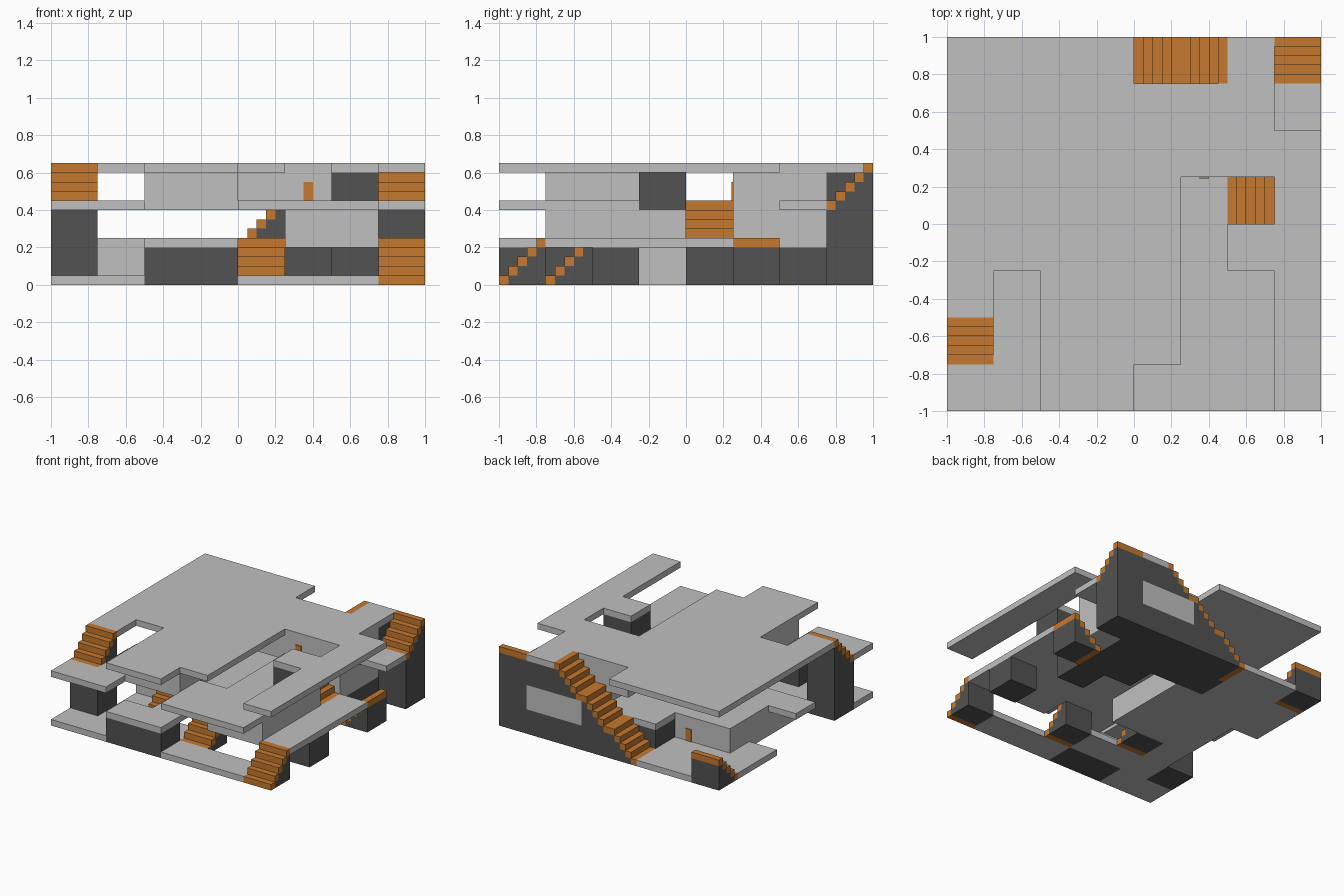
import bpy, bmesh
from mathutils import Vector

cube = bpy.data.objects.get("Cube")
if cube:
    bpy.data.objects.remove(cube, do_unlink=True)

CELL, STOREY, SLAB = 0.25, 0.2, 0.05


def material(name, rgb):
    m = bpy.data.materials.new(name)
    m.use_nodes = True
    m.diffuse_color = (*rgb, 1)
    m.node_tree.nodes["Principled BSDF"].inputs["Base Color"].default_value = (*rgb, 1)
    return m


LIGHT = material("light_grey", (0.53, 0.53, 0.53))
DARK = material("dark_grey", (0.085, 0.085, 0.085))
ORANGE = material("orange", (0.56, 0.19, 0.028))


def add_object(name, bm, mats):
    bmesh.ops.recalc_face_normals(bm, faces=bm.faces)
    mesh = bpy.data.meshes.new(name)
    bm.to_mesh(mesh)
    bm.free()
    for m in mats:
        mesh.materials.append(m)
    ob = bpy.data.objects.new(name, mesh)
    bpy.context.collection.objects.link(ob)


def add_box(bm, lo, hi, mat=0):
    lo, hi = Vector(lo), Vector(hi)
    verts = bmesh.ops.create_cube(bm, size=1)["verts"]
    for v in verts:
        v.co = [(lo[k] + hi[k]) / 2 + v.co[k] * (hi[k] - lo[k]) for k in range(3)]
    for f in {f for v in verts for f in v.link_faces}:
        f.material_index = mat


def pos(i):
    return -1 + CELL * i


# Block filling a range of grid cells on one storey
def block(name, level, i0, i1, j0, j1, mat):
    bm = bmesh.new()
    add_box(bm, (pos(i0), pos(j0), level * STOREY),
            (pos(i1 + 1), pos(j1 + 1), (level + 1) * STOREY))
    add_object(name, bm, [mat])


# Floor plate cut from a cell plan, back row first
def floor(name, level, plan):
    bm = bmesh.new()
    z = level * STOREY
    for row, line in enumerate(plan.split()):
        j = 7 - row
        for i, c in enumerate(line):
            if c == "#":
                corners = ((i, j), (i + 1, j), (i + 1, j + 1), (i, j + 1))
                bm.faces.new([bm.verts.new((pos(a), pos(b), z)) for a, b in corners])
    bmesh.ops.remove_doubles(bm, verts=bm.verts, dist=1e-4)
    up = bmesh.ops.extrude_face_region(bm, geom=bm.faces[:], use_keep_orig=True)
    moved = [g for g in up["geom"] if isinstance(g, bmesh.types.BMVert)]
    bmesh.ops.translate(bm, verts=moved, vec=(0, 0, SLAB))
    add_object(name, bm, [LIGHT])


# Five orange treads on a dark stepped base, rising along an axis
def stairs(name, level, i, j, rise):
    bm = bmesh.new()
    z = level * STOREY
    for k in range(5):
        n = k if rise[0] == "+" else 4 - k
        lo, hi = [pos(i), pos(j)], [pos(i + 1), pos(j + 1)]
        a = 0 if rise[1] == "x" else 1
        lo[a] += n * 0.05
        hi[a] = lo[a] + 0.05
        top = z + (k + 1) * 0.05
        add_box(bm, (*lo, top - 0.05), (*hi, top), 1)
        if k:
            add_box(bm, (*lo, z), (*hi, top - 0.05), 0)
    add_object(name, bm, [DARK, ORANGE])


# Floors
floor("ground_floor", 0, """
.##.....
###.....
#.......
........
........
.#......
.###....
##..###.""")
floor("first_floor", 1, """
........
...##...
.####...
.####..#
#####..#
...##..#
...#...#
..##....""")
floor("second_floor", 2, """
........
.......#
........
.....#..
.....#..
.#...##.
.#..###.
##..###.""")
floor("roof_floor", 3, """
####..#.
#######.
########
#####..#
#####.##
#.###..#
..###..#
..##...#""")

# Light rooms
for name, args in {
    "ground_room": (0, 1, 3, 3, 5),
    "first_front_room": (1, 5, 6, 1, 3),
    "first_back_room": (1, 5, 6, 5, 7),
    "second_front_room": (2, 2, 3, 1, 2),
    "second_back_room": (2, 4, 6, 5, 6),
}.items():
    block(name, *args, LIGHT)

# Dark supports
for name, args in {
    "left_tower_base": (0, 0, 0, 1, 1),
    "left_tower_top": (1, 0, 0, 1, 1),
    "front_wall": (0, 2, 3, 0, 0),
    "side_pillar": (0, 7, 7, 2, 2),
    "stair_pillar": (0, 6, 6, 4, 4),
    "core_base": (0, 5, 6, 5, 6),
    "inner_base": (0, 3, 4, 6, 6),
    "back_wall_base": (0, 4, 7, 7, 7),
    "back_corner_wall": (1, 7, 7, 7, 7),
    "back_wall_top": (2, 6, 6, 7, 7),
    "roof_pillar": (2, 6, 6, 3, 3),
}.items():
    block(name, *args, DARK)

# Staircases
for name, args in {
    "front_corner_stairs": (0, 7, 0, "+y"),
    "front_inner_stairs": (0, 4, 1, "+y"),
    "hidden_inner_stairs": (0, 2, 2, "+y"),
    "side_stairs": (0, 7, 5, "+x"),
    "back_corner_stairs": (0, 0, 7, "+y"),
    "back_stairs_low": (0, 3, 7, "+x"),
    "back_stairs_middle": (1, 4, 7, "+x"),
    "back_stairs_high": (2, 5, 7, "+x"),
    "court_stairs": (1, 6, 4, "-x"),
    "tower_stairs": (2, 0, 1, "+y"),
    "back_right_stairs": (2, 7, 7, "+y"),
}.items():
    stairs(name, *args)

# Thin door plates
for name, x, y0, y1, z in (("second_room_door", 0.375, 0.244, 0.25, 0.45),
                           ("ground_room_door", -0.375, 0.5, 0.506, 0.05)):
    bm = bmesh.new()
    add_box(bm, (x - 0.025, y0, z), (x + 0.025, y1, z + 0.1))
    add_object(name, bm, [ORANGE])
